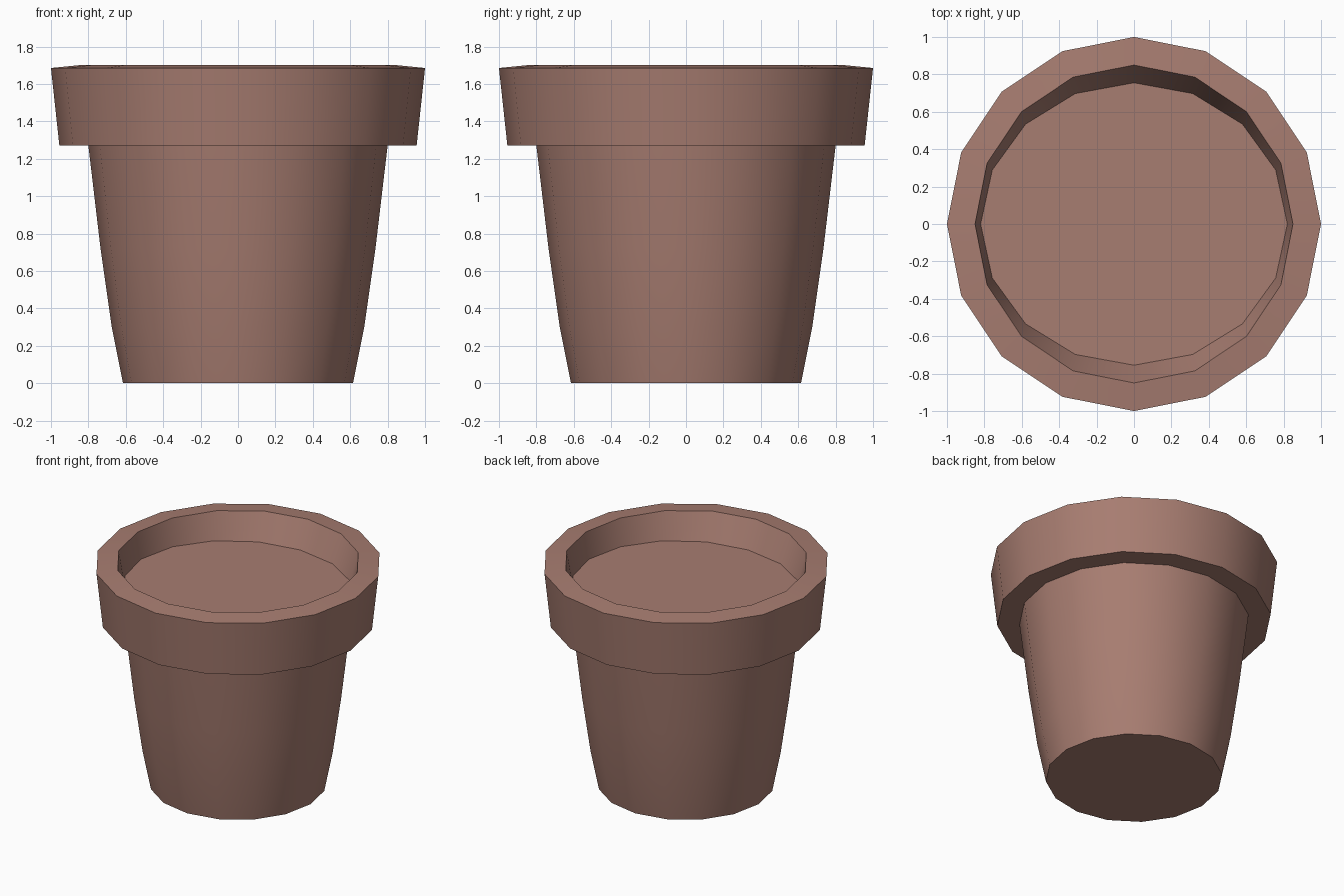
import bpy, bmesh, math

if "Cube" in bpy.data.objects:
    bpy.data.objects.remove(bpy.data.objects["Cube"])

SIDES = 16

# Single clay colour
clay = bpy.data.materials.new("clay_brown")
clay.diffuse_color = (0.39, 0.205, 0.165, 1)
clay.use_nodes = True
clay.node_tree.nodes["Principled BSDF"].inputs["Base Color"].default_value = clay.diffuse_color

# Profile: (x radius, y radius, height), from the base up, over the rim, down to the inner floor
profile = [
    (0.615, 0.615, 0.0),
    (0.675, 0.675, 0.30),
    (0.735, 0.735, 0.72),
    (0.80, 0.80, 1.27),
    (0.955, 0.955, 1.27),
    (1.0, 1.0, 1.685),
    (0.85, 0.85, 1.70),
    (0.82, 0.755, 1.50),
]

# Pot body: stacked rings bridged with quads, capped at base and inner floor
bm = bmesh.new()
rings = []
for rx, ry, z in profile:
    rings.append([bm.verts.new((rx * math.cos(2 * math.pi * i / SIDES),
                                ry * math.sin(2 * math.pi * i / SIDES), z))
                  for i in range(SIDES)])
for a, b in zip(rings, rings[1:]):
    for i in range(SIDES):
        j = (i + 1) % SIDES
        bm.faces.new((a[i], a[j], b[j], b[i]))
bm.faces.new(rings[0][::-1])
bm.faces.new(rings[-1])
bmesh.ops.recalc_face_normals(bm, faces=bm.faces)

mesh = bpy.data.meshes.new("flower_pot")
bm.to_mesh(mesh)
bm.free()
mesh.materials.append(clay)
pot = bpy.data.objects.new("flower_pot", mesh)
bpy.context.collection.objects.link(pot)

# Smooth sides, sharp rim and base
bpy.context.view_layer.objects.active = pot
pot.select_set(True)
bpy.ops.object.shade_smooth_by_angle(angle=math.radians(35))
